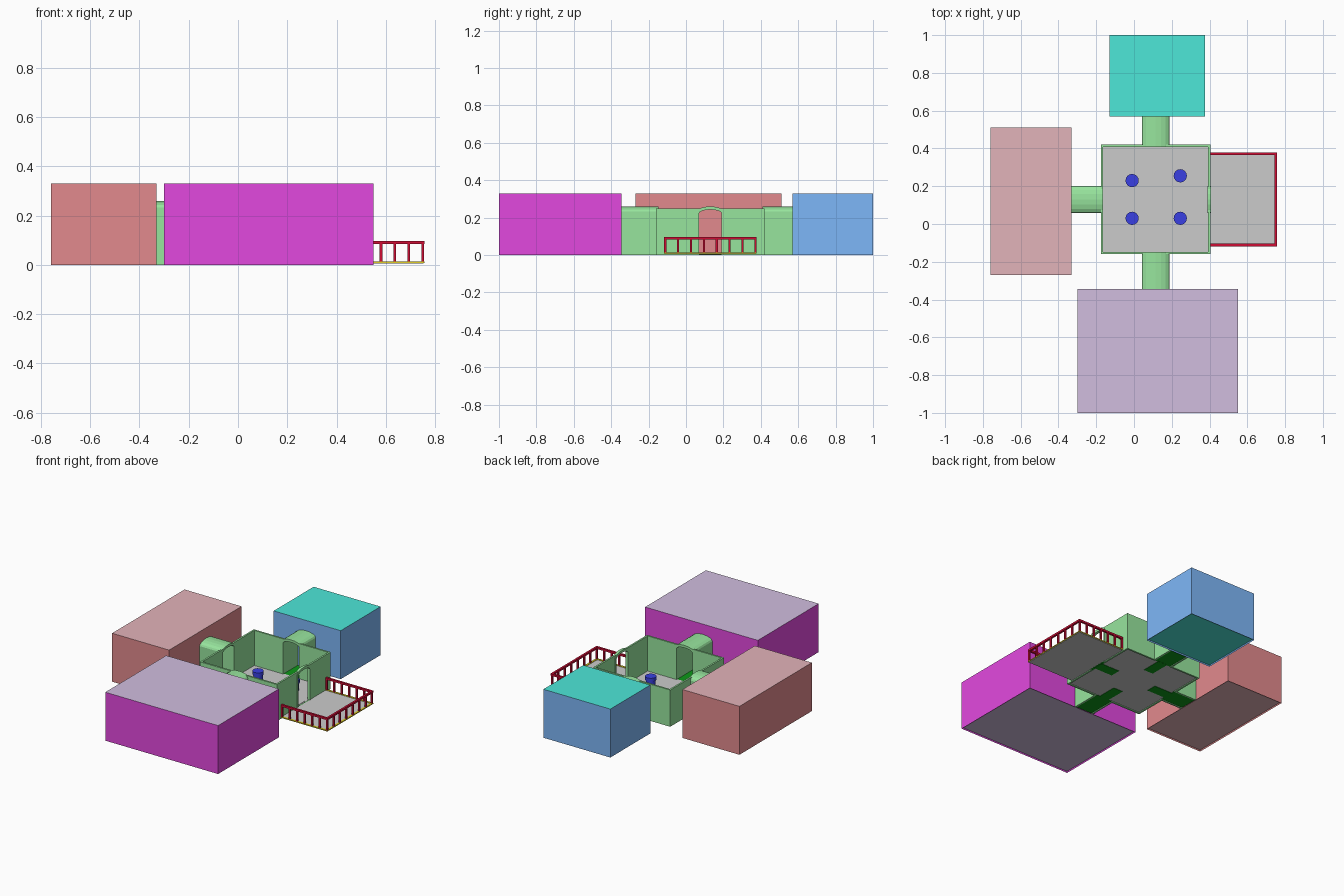
import bpy, bmesh, math
from mathutils import Matrix, Vector

if "Cube" in bpy.data.objects:
    bpy.data.objects.remove(bpy.data.objects["Cube"])

CX, CY = 0.115, 0.13                      # hall centre
X0, X1, Y0, Y1 = -0.175, 0.405, -0.16, 0.42
WALL_H, T = 0.25, 0.012


def material(name, r, g, b):
    m = bpy.data.materials.new(name)
    m.diffuse_color = tuple((c / 255) ** 2.2 for c in (r, g, b)) + (1,)
    m.use_nodes = True
    m.node_tree.nodes["Principled BSDF"].inputs["Base Color"].default_value = m.diffuse_color
    return m


GREEN = material("green_wall", 150, 228, 156)
DARK_GREEN = material("dark_green_floor", 20, 150, 30)
RED = material("red_rail", 205, 20, 55)
YELLOW = material("yellow_trim", 225, 205, 40)
NAVY = material("blue_table", 60, 66, 225)


def finish(bm, name, *mats):
    bmesh.ops.recalc_face_normals(bm, faces=bm.faces[:])
    me = bpy.data.meshes.new(name)
    bm.to_mesh(me)
    bm.free()
    for m in mats:
        if m:
            me.materials.append(m)
    ob = bpy.data.objects.new(name, me)
    bpy.context.collection.objects.link(ob)
    return ob


def add_box(bm, x0, x1, y0, y1, z0, z1):
    mat = (Matrix.Translation(((x0 + x1) / 2, (y0 + y1) / 2, (z0 + z1) / 2))
           @ Matrix.Diagonal((x1 - x0, y1 - y0, z1 - z0, 1)))
    bmesh.ops.create_cube(bm, size=1, matrix=mat)


def box(name, dims, mat=None):
    bm = bmesh.new()
    add_box(bm, *dims)
    return finish(bm, name, mat)


def prism(name, pts, vec, mat=None):
    """Closed outline of 3D points extruded along vec."""
    bm = bmesh.new()
    f = bm.faces.new([bm.verts.new(p) for p in pts])
    ext = bmesh.ops.extrude_face_region(bm, geom=[f], use_keep_orig=True)
    moved = [v for v in ext["geom"] if isinstance(v, bmesh.types.BMVert)]
    bmesh.ops.translate(bm, verts=moved, vec=vec)
    return finish(bm, name, mat)


def arch(half, spring, peak, n=8, z0=0.0):
    """Doorway outline from the left foot over the arch to the right foot."""
    curve = [(-half * math.cos(math.pi * i / n),
              spring + (peak - spring) * math.sin(math.pi * i / n)) for i in range(n + 1)]
    return [(-half, z0)] + curve + [(half, z0)]


INNER = arch(0.061, 0.222, 0.243)
OUTER = arch(0.072, 0.232, 0.260)


def place(profile, axis, start):
    """Stand a (u, z) outline across a passage running along the given axis."""
    if axis == "x":
        return [Vector((start, CY + u, z)) for u, z in profile]
    return [Vector((CX + u, start, z)) for u, z in profile]


def along(axis, length):
    return Vector((length, 0, 0)) if axis == "x" else Vector((0, length, 0))


# closed side rooms: coloured walls, lighter roof and recessed floor
def room(name, dims, wall_rgb, roof_rgb):
    bm = bmesh.new()
    add_box(bm, *dims)
    bm.normal_update()
    bottom = [f for f in bm.faces if f.normal.z < -0.5]
    bmesh.ops.inset_region(bm, faces=bottom, thickness=0.004, use_even_offset=True)
    bmesh.ops.translate(bm, verts=bottom[0].verts[:], vec=(0, 0, 0.008))
    bm.normal_update()
    for f in bm.faces:
        f.material_index = 1 if f.normal.z > 0.9 or f is bottom[0] else 0
    finish(bm, name, material(name + "_wall", *wall_rgb), material(name + "_roof", *roof_rgb))


room("left_room", (-0.76, -0.33, -0.27, 0.51, 0, 0.33), (225, 137, 140), (226, 178, 184))
room("front_room", (-0.30, 0.55, -1.0, -0.345, 0, 0.33), (226, 74, 222), (208, 188, 222))
room("back_room", (-0.13, 0.375, 0.57, 1.0, 0, 0.33), (125, 182, 248), (78, 230, 215))

# hall walls, each with an arched doorway
half = (X1 - X0) / 2
panel = INNER + [(half, 0), (half, WALL_H), (-half, WALL_H), (-half, 0)]
for name, axis, start in (("left", "x", X0), ("right", "x", X1 - T),
                          ("front", "y", Y0), ("back", "y", Y1 - T)):
    prism(name + "_hall_wall", place(panel, axis, start), along(axis, T), GREEN)

# vaulted passages to the rooms and a short frame on the balcony door
shell = OUTER + INNER[::-1]
for name, axis, a, b in (("left_passage", "x", -0.33, X0 + T),
                         ("front_passage", "y", -0.345, Y0 + T),
                         ("back_passage", "y", Y1 - T, 0.57),
                         ("balcony_door_frame", "x", X1 - T - 0.003, X1 + 0.003)):
    prism(name, place(shell, axis, a), along(axis, b - a), GREEN)
    if axis == "y":
        dims = (CX - 0.065, CX + 0.065, a, b, 0.004, 0.010)
    else:
        dims = (a, b, CY - 0.065, CY + 0.065, 0.004, 0.010)
    box(name + "_floor", dims, DARK_GREEN)

# hall floor with a raised cross path and widened middle
box("hall_floor", (X0 + 0.005, X1 - 0.005, Y0 + 0.005, Y1 - 0.005, 0.005, 0.011))
quarter = [(0.278, -0.035), (0.278, 0.035), (0.085, 0.035), (0.035, 0.085)]
cross = []
for k in range(4):
    c, s = round(math.cos(k * math.pi / 2)), round(math.sin(k * math.pi / 2))
    cross += [(CX + c * x - s * y, CY + s * x + c * y, 0.010) for x, y in quarter]
prism("cross_path", cross, (0, 0, 0.003))

# green underside strips at the doorways
bm = bmesh.new()
for sx, sy in ((1, 0), (-1, 0), (0, 1), (0, -1)):
    x, y = CX + sx * 0.215, CY + sy * 0.215
    hx, hy = (0.07, 0.035) if sx else (0.035, 0.07)
    add_box(bm, x - hx, x + hx, y - hy, y + hy, 0.003, 0.006)
finish(bm, "floor_underside_strips", DARK_GREEN)

# four round tables
for i, (x, y) in enumerate(((-0.01, 0.23), (0.245, 0.255), (-0.01, 0.03), (0.245, 0.03))):
    bm = bmesh.new()
    for r, z0, z1 in ((0.030, 0.011, 0.062), (0.035, 0.062, 0.085)):
        bmesh.ops.create_cone(bm, cap_ends=True, segments=16, radius1=r, radius2=r, depth=z1 - z0,
                              matrix=Matrix.Translation((x, y, (z0 + z1) / 2)))
    ob = finish(bm, f"round_table_{i + 1}", NAVY)
    for p in ob.data.polygons:
        p.use_smooth = abs(p.normal.z) < 0.5
    ob.data.set_sharp_from_angle(angle=math.radians(40))

# balcony floor, railing and trim
BX, BY0, BY1 = 0.757, -0.118, 0.378
W = 0.014
box("balcony_floor", (X1, BX - 0.004, BY0 + 0.004, BY1 - 0.004, 0.005, 0.011))


def border(name, z0, z1, mat):
    bm = bmesh.new()
    add_box(bm, X1, BX, BY0, BY0 + W, z0, z1)
    add_box(bm, X1, BX, BY1 - W, BY1, z0, z1)
    add_box(bm, BX - W, BX, BY0 + W, BY1 - W, z0, z1)
    finish(bm, name, mat)


border("handrail", 0.084, 0.097, RED)
border("balcony_trim", 0.008, 0.014, YELLOW)

bm = bmesh.new()
p = 0.0055
mid = [(BX - W / 2, BY0 + W / 2 + i * (BY1 - BY0 - W) / 7) for i in range(8)]
for y in (BY0 + W / 2, BY1 - W / 2):
    mid += [(BX - W / 2 - i * 0.0565, y) for i in range(1, 7)]
for x, y in mid:
    add_box(bm, x - p, x + p, y - p, y + p, 0.012, 0.086)
finish(bm, "railing_posts", RED)
